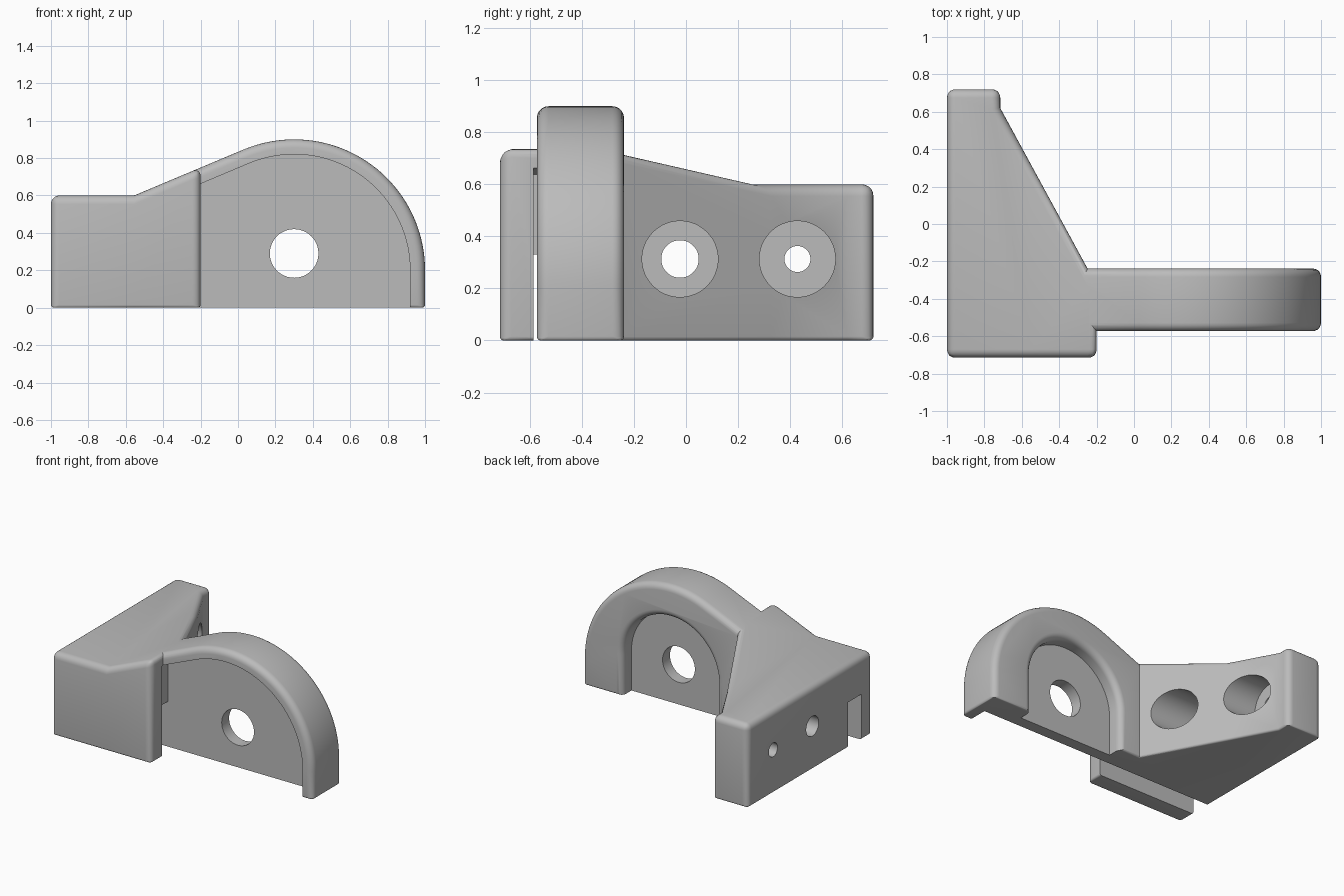
import bpy, bmesh, math
from math import sin, cos, tan, radians

if "Cube" in bpy.data.objects:
    bpy.data.objects.remove(bpy.data.objects["Cube"], do_unlink=True)

SLOPE = radians(22.8)                 # rise of the sloping top
CX, CZ, R = 0.30, 0.20, 0.70          # outer arch centre and radius
KINK, LOW = -0.555, 0.60              # where the slope starts, flat top height
FILLET = 0.045
FRONT, BACK = -0.573, -0.238          # arm faces
WEB_FRONT, WEB_BACK = -0.43, -0.345   # thin web inside the arm
HOLE_Z = 0.29

grey = bpy.data.materials.new("grey_plastic")
grey.use_nodes = True
grey.diffuse_color = (0.5, 0.5, 0.5, 1)
grey.node_tree.nodes["Principled BSDF"].inputs["Base Color"].default_value = (0.5, 0.5, 0.5, 1)


def to_object(name, bm):
    bmesh.ops.recalc_face_normals(bm, faces=bm.faces)
    mesh = bpy.data.meshes.new(name)
    bm.to_mesh(mesh)
    bm.free()
    obj = bpy.data.objects.new(name, mesh)
    bpy.context.collection.objects.link(obj)
    mesh.materials.append(grey)
    return obj


def loft(loops):
    """Closed solid through matching loops of points."""
    bm = bmesh.new()
    rings = [[bm.verts.new(p) for p in loop] for loop in loops]
    n = len(rings[0])
    for a, b in zip(rings, rings[1:]):
        for i in range(n):
            j = (i + 1) % n
            bm.faces.new((a[i], a[j], b[j], b[i]))
    bm.faces.new(rings[0])
    bm.faces.new(rings[-1][::-1])
    return bm


def across(profile, y):
    return [(x, y, z) for x, z in profile]


def apply_modifier(obj, mod):
    bpy.context.view_layer.objects.active = obj
    bpy.ops.object.modifier_apply(modifier=mod.name)


def round_edges(obj_name, bm):
    """Round the sharp convex edges, the bottom ones less."""
    bmesh.ops.recalc_face_normals(bm, faces=bm.faces)
    weight = bm.edges.layers.float.new("bevel_weight_edge")
    for e in bm.edges:
        if e.calc_face_angle_signed(0) > radians(35):
            e[weight] = 0.35 if all(v.co.z < 0.001 for v in e.verts) else 1.0
    obj = to_object(obj_name, bm)
    mod = obj.modifiers.new("round", 'BEVEL')
    mod.limit_method = 'WEIGHT'
    mod.width = FILLET
    mod.segments = 5
    apply_modifier(obj, mod)
    return obj


def combine(obj, other, operation):
    mod = obj.modifiers.new("combine", 'BOOLEAN')
    mod.operation = operation
    mod.solver = 'EXACT'
    mod.object = other
    apply_modifier(obj, mod)
    bpy.data.objects.remove(other, do_unlink=True)


def slope_arch(r, left, bottom):
    """Arch with a vertical right side and a tangent slope on the left."""
    end = math.pi / 2 + SLOPE
    pts = [(CX + r, bottom)]
    pts += [(CX + r * cos(end * i / 40), CZ + r * sin(end * i / 40)) for i in range(41)]
    x, z = pts[-1]
    return pts + [(left, z - (x - left) * tan(SLOPE)), (left, bottom)]


def round_arch(r):
    pts = [(CX + r, -0.1)]
    pts += [(CX + r * cos(math.pi * i / 40), HOLE_Z + r * sin(math.pi * i / 40)) for i in range(41)]
    return pts + [(CX - r, -0.1)]


def cylinder(axis, centre, r, start, stop):
    """Cutter along x or y; centre holds the two other coordinates."""
    ring = [(centre[0] + r * cos(math.tau * i / 48), centre[1] + r * sin(math.tau * i / 48))
            for i in range(48)]
    place = (lambda t, u, v: (t, u, v)) if axis == 'x' else (lambda t, u, v: (u, t, v))
    return to_object("hole_cutter", loft([[place(t, u, v) for u, v in ring] for t in (start, stop)]))


# Mounting block: plan outline raised to a sloping top
plan = [(-1, -0.715), (-0.2, -0.715), (-0.2, -0.327), (-0.715, 0.62), (-0.715, 0.72), (-1, 0.72)]
bm = loft([[(x, y, z) for x, y in plan] for z in (0, 1)])
bmesh.ops.bisect_plane(bm, geom=bm.verts[:] + bm.edges[:] + bm.faces[:],
                       plane_co=(KINK, 0, 0), plane_no=(1, 0, 0))
for v in bm.verts:
    if v.co.z > 0.5:
        v.co.z = LOW + max(0, v.co.x - KINK) * tan(SLOPE)
bracket = round_edges("bracket", bm)

# Arched arm
arm_profile = slope_arch(R, -0.45, 0)
arm = round_edges("arm", loft([across(arm_profile, FRONT), across(arm_profile, BACK)]))
combine(bracket, arm, 'UNION')

# Front recess, leaving a rim along the arch
recess = slope_arch(R - 0.08, -0.26, -0.1)
combine(bracket, to_object("recess_cutter", loft([across(recess, -0.585), across(recess, WEB_FRONT)])),
        'DIFFERENCE')

# Slot running through the block behind the front lip
slot = [(-1.2, -0.1), (0, -0.1), (0, 0.33), (-1.2, 0.33)]
combine(bracket, to_object("slot_cutter", loft([across(slot, -0.585), across(slot, WEB_FRONT)])),
        'DIFFERENCE')

# Back pocket with a rounded mouth
r = 0.38
loops = [across(round_arch(r), WEB_BACK)]
for i in range(7):
    t = math.pi / 2 * i / 6
    loops.append(across(round_arch(r + FILLET * (1 - cos(t))), BACK - FILLET + FILLET * sin(t)))
loops.append(across(round_arch(r + FILLET), BACK + 0.01))
combine(bracket, to_object("pocket_cutter", loft(loops)), 'DIFFERENCE')

# Hole through the web, and two counterbored bolt holes
combine(bracket, cylinder('y', (CX, HOLE_Z), 0.13, -0.5, -0.3), 'DIFFERENCE')
for y, bolt in ((-0.023, 0.072), (0.428, 0.05)):
    combine(bracket, cylinder('x', (y, 0.313), 0.146, -0.8, 0.2), 'DIFFERENCE')
    combine(bracket, cylinder('x', (y, 0.313), bolt, -1.2, -0.7), 'DIFFERENCE')

# Smooth the rounds, keep the edges
bpy.ops.object.select_all(action='DESELECT')
bracket.select_set(True)
bpy.context.view_layer.objects.active = bracket
bpy.ops.object.shade_smooth_by_angle(angle=radians(30))
